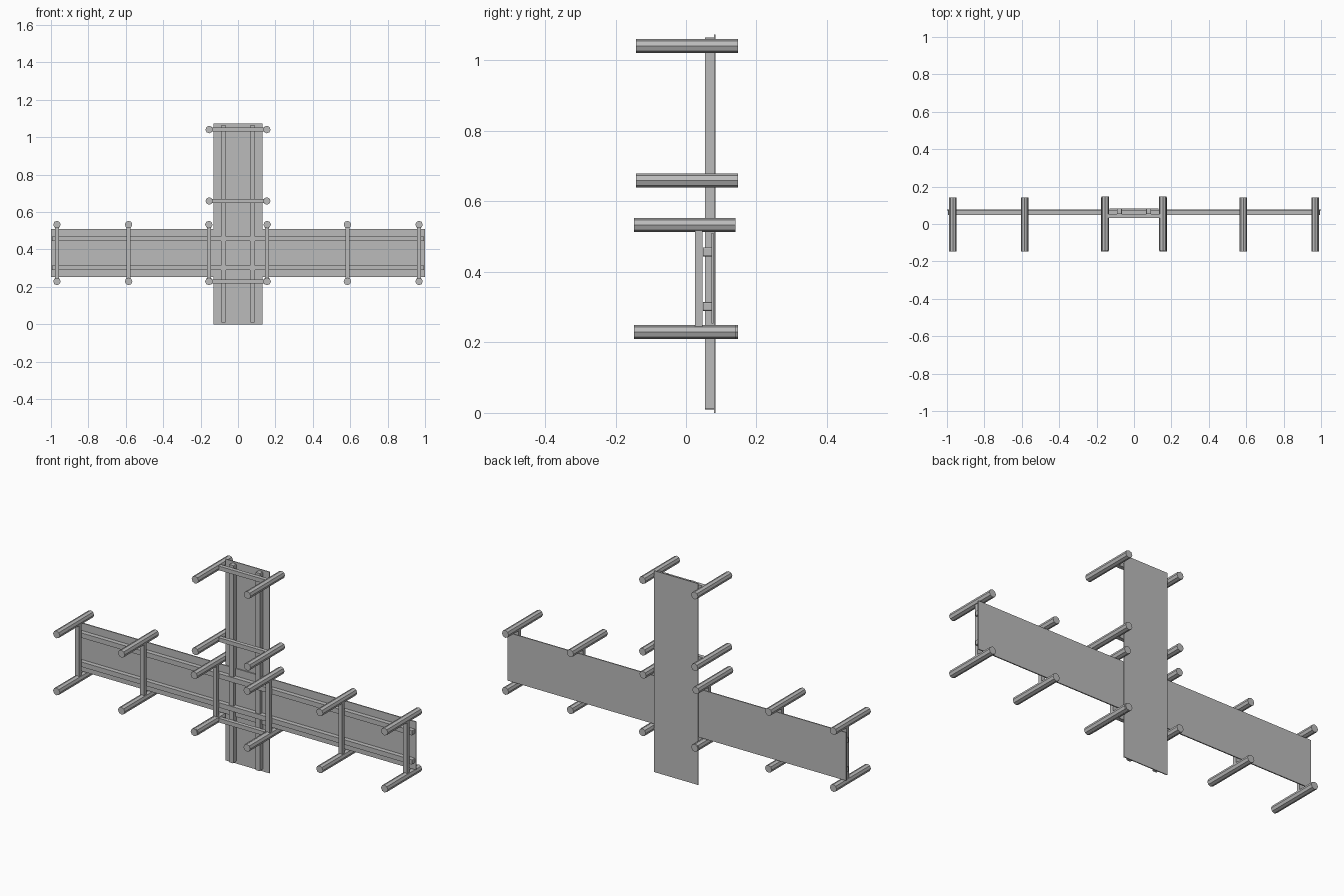
import bpy
import bmesh
import math

cube = bpy.data.objects.get("Cube")
if cube:
    bpy.data.objects.remove(cube, do_unlink=True)

grey = bpy.data.materials.new("plain grey")
grey.use_nodes = True
colour = (0.5, 0.5, 0.5, 1)
grey.diffuse_color = colour
grey.node_tree.nodes["Principled BSDF"].inputs["Base Color"].default_value = colour


def finish(name, bm):
    mesh = bpy.data.meshes.new(name)
    bm.to_mesh(mesh)
    bm.free()
    mesh.materials.append(grey)
    obj = bpy.data.objects.new(name, mesh)
    bpy.context.collection.objects.link(obj)
    return obj


def box(name, x, y, z, rounding=0):
    """Box from (low, high) ranges; rounding softens the corners seen from the front."""
    bm = bmesh.new()
    bmesh.ops.create_cube(bm, size=1)
    for v in bm.verts:
        for i, (low, high) in enumerate((x, y, z)):
            v.co[i] = high if v.co[i] > 0 else low
    if rounding:
        edges = [e for e in bm.edges
                 if abs(e.verts[0].co.y - e.verts[1].co.y) > 0.001]
        bmesh.ops.bevel(bm, geom=edges, offset=rounding, segments=2,
                        profile=0.5, affect='EDGES')
    return finish(name, bm)


def peg(name, x, z, front, back, radius=0.02):
    """Eight-sided rod running front to back, with a corner on top."""
    bm = bmesh.new()
    ends = []
    for y in (front, back):
        ring = []
        for i in range(8):
            a = i * math.pi / 4
            ring.append(bm.verts.new((x + radius * math.cos(a), y,
                                      z + radius * math.sin(a))))
        bm.faces.new(ring)
        ends.append(ring)
    for i in range(8):
        j = (i + 1) % 8
        bm.faces.new((ends[0][i], ends[0][j], ends[1][j], ends[1][i]))
    bmesh.ops.recalc_face_normals(bm, faces=bm.faces)
    return finish(name, bm)


# Crossed backing panels
box("upright_panel", (-0.13, 0.13), (0.079, 0.084), (0, 1.074))
box("wide_panel", (-1, 1), (0.072, 0.078), (0.253, 0.51))

# Paired rails on each panel
for side, label in ((-1, "right"), (1, "left")):
    x = side * 0.078
    box("upright_rail_" + label, (x - 0.013, x + 0.013), (0.054, 0.079),
        (0.01, 1.065), 0.004)
for z, label in ((0.302, "lower"), (0.457, "upper")):
    box("wide_rail_" + label, (-0.994, 0.994), (0.048, 0.072),
        (z - 0.013, z + 0.013), 0.004)

# Posts with pegs at both ends, along the wide panel
low, high = 0.229, 0.533
for side, label in ((-1, "right"), (1, "left")):
    for n, distance in enumerate((0.156, 0.585, 0.968), 1):
        x = side * distance
        tag = f"{label}_{n}"
        box("post_" + tag, (x - 0.011, x + 0.011), (0.026, 0.047), (low, high))
        peg("lower_peg_" + tag, x, low, -0.148, 0.141)
        peg("upper_peg_" + tag, x, high, -0.148, 0.141)

# Crossbars with pegs at both ends, up the upright panel
for n, z in enumerate((0.229, 0.659, 1.041), 1):
    box(f"crossbar_{n}", (-0.154, 0.154), (0.033, 0.054), (z - 0.011, z + 0.011))
    for side, label in ((-1, "right"), (1, "left")):
        peg(f"crossbar_peg_{label}_{n}", side * 0.154, z, -0.142, 0.148)
